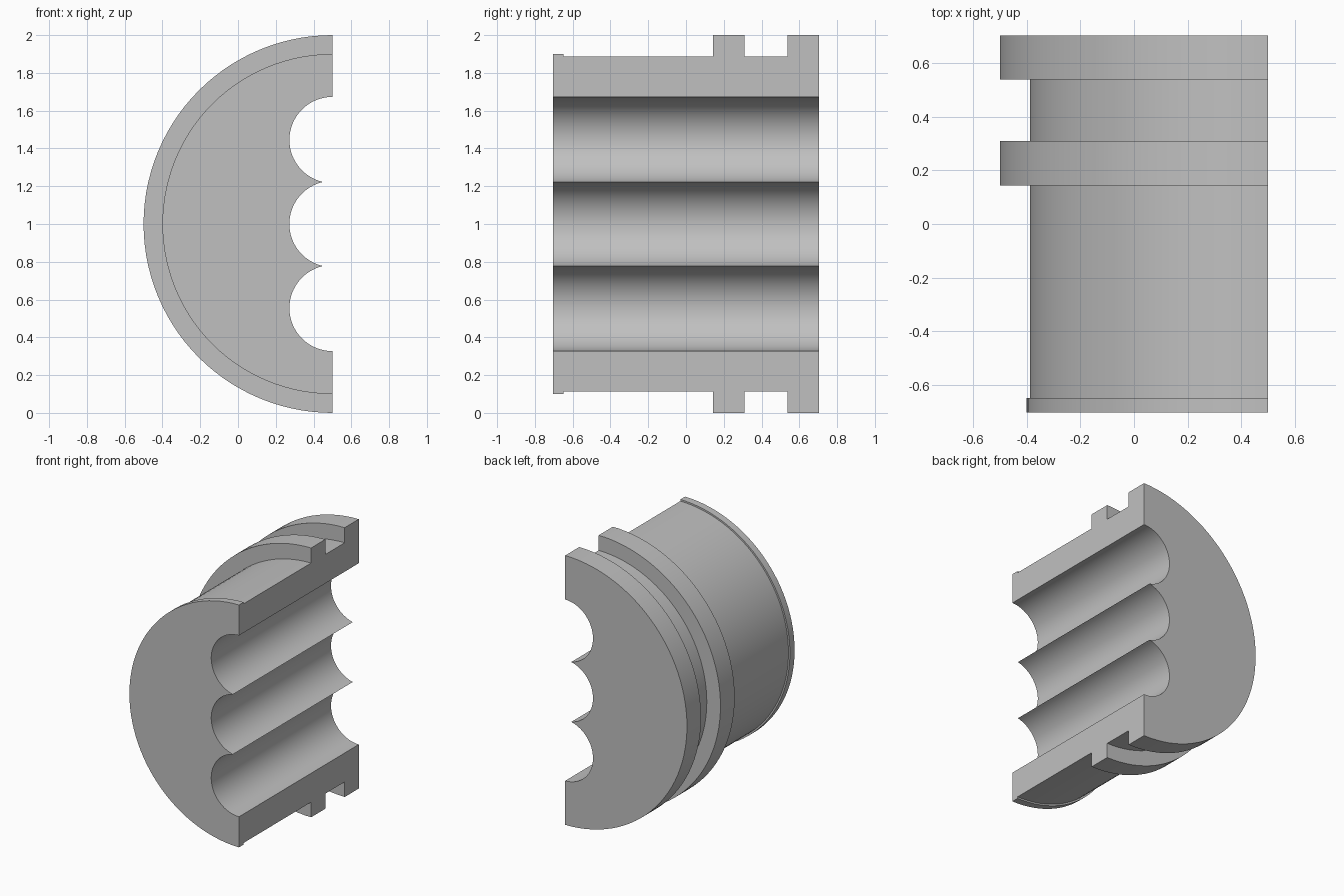
import bpy, bmesh
from math import sin, cos, pi, acos, radians

cube = bpy.data.objects.get("Cube")
if cube:
    bpy.data.objects.remove(cube)

CUT_X, MID_Z = 0.5, 1.0          # axis of the half round, lying in the cut plane
ARC_STEPS, BORE_STEPS = 56, 32
BORE_R, BORE_GAP = 0.228, 0.445

# Outer profile along the axis: (y, radius) with front lip, body and two flanges
PROFILE = [(-0.703, 0.9), (-0.648, 0.9), (-0.648, 0.888), (0.143, 0.888),
           (0.143, 1), (0.31, 1), (0.31, 0.888), (0.538, 0.888),
           (0.538, 1), (0.703, 1)]


def arc(radius, z, start, end, steps):
    """Points (x, z) on the -x side; the angle is measured from straight up."""
    angles = [start + (end - start) * i / steps for i in range(steps + 1)]
    return [(CUT_X - radius * sin(a), z + radius * cos(a)) for a in angles]


def scalloped_edge():
    """Three overlapping half bores, top to bottom, meeting in sharp cusps."""
    cusp = acos(BORE_GAP / 2 / BORE_R)
    points = []
    for i in (1, 0, -1):
        start = 0 if i == 1 else cusp
        end = pi if i == -1 else pi - cusp
        bore = arc(BORE_R, MID_Z + i * BORE_GAP, start, end, BORE_STEPS)
        points += bore if i == 1 else bore[1:]
    return points


def add_row(bm, y, points):
    return [bm.verts.new((x, y, z)) for x, z in points]


def bridge(bm, a, b):
    for i in range(len(a) - 1):
        bm.faces.new((a[i], a[i + 1], b[i + 1], b[i]))


bm = bmesh.new()

# Half-turned outside
rows = [add_row(bm, y, arc(r, MID_Z, 0, pi, ARC_STEPS)) for y, r in PROFILE]
for a, b in zip(rows, rows[1:]):
    bridge(bm, a, b)

# Bores running the full length
edge = scalloped_edge()
front, back = (add_row(bm, PROFILE[k][0], edge) for k in (0, -1))
bridge(bm, front, back)

# End faces, then the upper and lower parts of the flat cut
bm.faces.new(rows[0] + front[::-1])
bm.faces.new(rows[-1] + back[::-1])
for k in (0, -1):
    bm.faces.new([row[k] for row in rows] + [back[k], front[k]])
bmesh.ops.recalc_face_normals(bm, faces=bm.faces)

mesh = bpy.data.meshes.new("half_bushing")
bm.to_mesh(mesh)
bm.free()

grey = bpy.data.materials.new("plain grey")
grey.use_nodes = True
colour = (0.53, 0.53, 0.53, 1)
grey.diffuse_color = colour
grey.node_tree.nodes["Principled BSDF"].inputs["Base Color"].default_value = colour
mesh.materials.append(grey)

bushing = bpy.data.objects.new("half_bushing", mesh)
bpy.context.collection.objects.link(bushing)
bpy.ops.object.select_all(action='DESELECT')
bushing.select_set(True)
bpy.context.view_layer.objects.active = bushing
bpy.ops.object.shade_smooth_by_angle(angle=radians(30))
